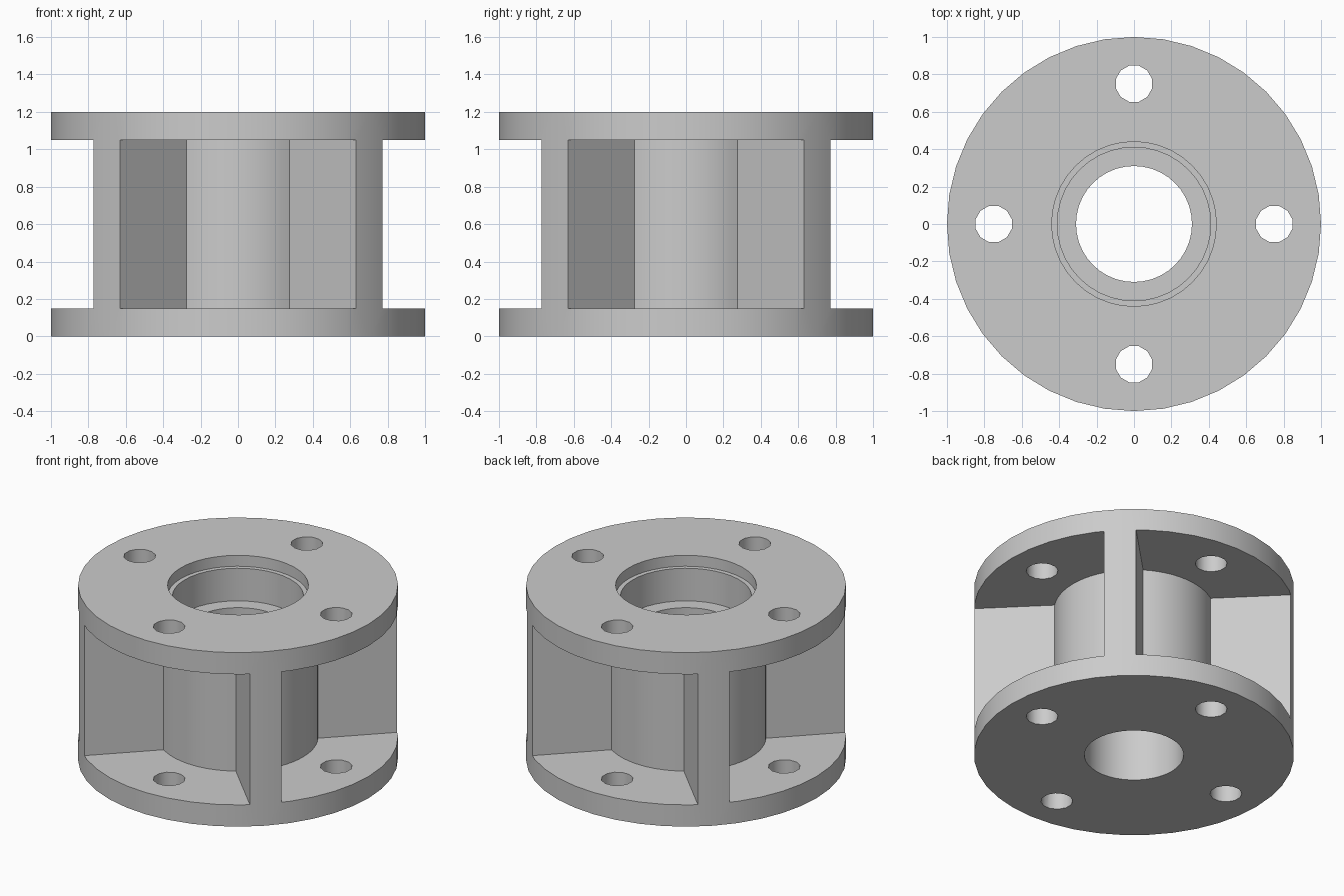
import bpy, bmesh
from math import sin, cos, pi, asin, radians

cube = bpy.data.objects.get("Cube")
if cube:
    bpy.data.objects.remove(cube, do_unlink=True)

HEIGHT, FLANGE = 1.2, 0.15
HUB_R, RIB_HALF = 0.5, 0.1
BOLT_R, BOLT_CIRCLE = 0.1, 0.75
SEGMENTS = 40

grey = bpy.data.materials.new("plain grey")
grey.use_nodes = True
colour = (0.6, 0.6, 0.6, 1)
grey.diffuse_color = colour
grey.node_tree.nodes["Principled BSDF"].inputs["Base Color"].default_value = colour


def make_object(name, bm):
    bmesh.ops.recalc_face_normals(bm, faces=bm.faces)
    mesh = bpy.data.meshes.new(name)
    bm.to_mesh(mesh)
    bm.free()
    mesh.materials.append(grey)
    obj = bpy.data.objects.new(name, mesh)
    bpy.context.collection.objects.link(obj)
    return obj


def lathe(name, profile):
    """Revolve a closed (radius, z) profile around the z axis."""
    bm = bmesh.new()
    rings = []
    for i in range(SEGMENTS):
        a = 2 * pi * i / SEGMENTS
        rings.append([bm.verts.new((r * cos(a), r * sin(a), z)) for r, z in profile])
    n = len(profile)
    for i, ring in enumerate(rings):
        nxt = rings[(i + 1) % SEGMENTS]
        for j in range(n):
            k = (j + 1) % n
            bm.faces.new((ring[j], nxt[j], nxt[k], ring[k]))
    return make_object(name, bm)


def quarter_prisms(name, outline, z0, z1):
    """Extrude an outline and repeat it every quarter turn."""
    bm = bmesh.new()
    for q in range(4):
        c, s = cos(q * pi / 2), sin(q * pi / 2)
        base = bm.faces.new([bm.verts.new((x * c - y * s, x * s + y * c, z0))
                             for x, y in outline])
        top = bmesh.ops.extrude_face_region(bm, geom=[base])["geom"]
        moved = [v for v in top if isinstance(v, bmesh.types.BMVert)]
        bmesh.ops.translate(bm, verts=moved, vec=(0, 0, z1 - z0))
    obj = make_object(name, bm)
    obj.hide_render = True
    return obj


# Flanged body with a stepped bore
body = lathe("flanged_hub", [
    (1, 0), (1, HEIGHT),
    (0.44, HEIGHT), (0.44, 1.125),
    (0.41, 1.125), (0.41, 0.9),
    (0.31, 0.9), (0.31, 0)])

# Pockets between the diagonal ribs, leaving the round hub in the middle
half = pi / 4 - asin(RIB_HALF / HUB_R)
steps = 12
arc = [(HUB_R * cos(a), HUB_R * sin(a))
       for a in (half * (2 * i / steps - 1) for i in range(steps + 1))]
d = cos(pi / 4)
(x0, y0), (x1, y1) = arc[0], arc[-1]
pockets = quarter_prisms("pocket_cutter",
                         arc + [(x1 + d, y1 + d), (x0 + d, y0 - d)],
                         FLANGE, HEIGHT - FLANGE)

# Bolt holes through both flanges
circle = [(BOLT_CIRCLE + BOLT_R * cos(a), BOLT_R * sin(a))
          for a in (radians(15 + 30 * i) for i in range(12))]
holes = quarter_prisms("bolt_hole_cutter", circle, -0.1, HEIGHT + 0.1)

# Cut, then discard the cutters
bpy.context.view_layer.objects.active = body
body.select_set(True)
for cutter in (pockets, holes):
    mod = body.modifiers.new(cutter.name, "BOOLEAN")
    mod.operation = "DIFFERENCE"
    mod.solver = "EXACT"
    mod.object = cutter
    bpy.ops.object.modifier_apply(modifier=mod.name)
    bpy.data.objects.remove(cutter, do_unlink=True)

bpy.ops.object.shade_smooth_by_angle(angle=radians(35))
